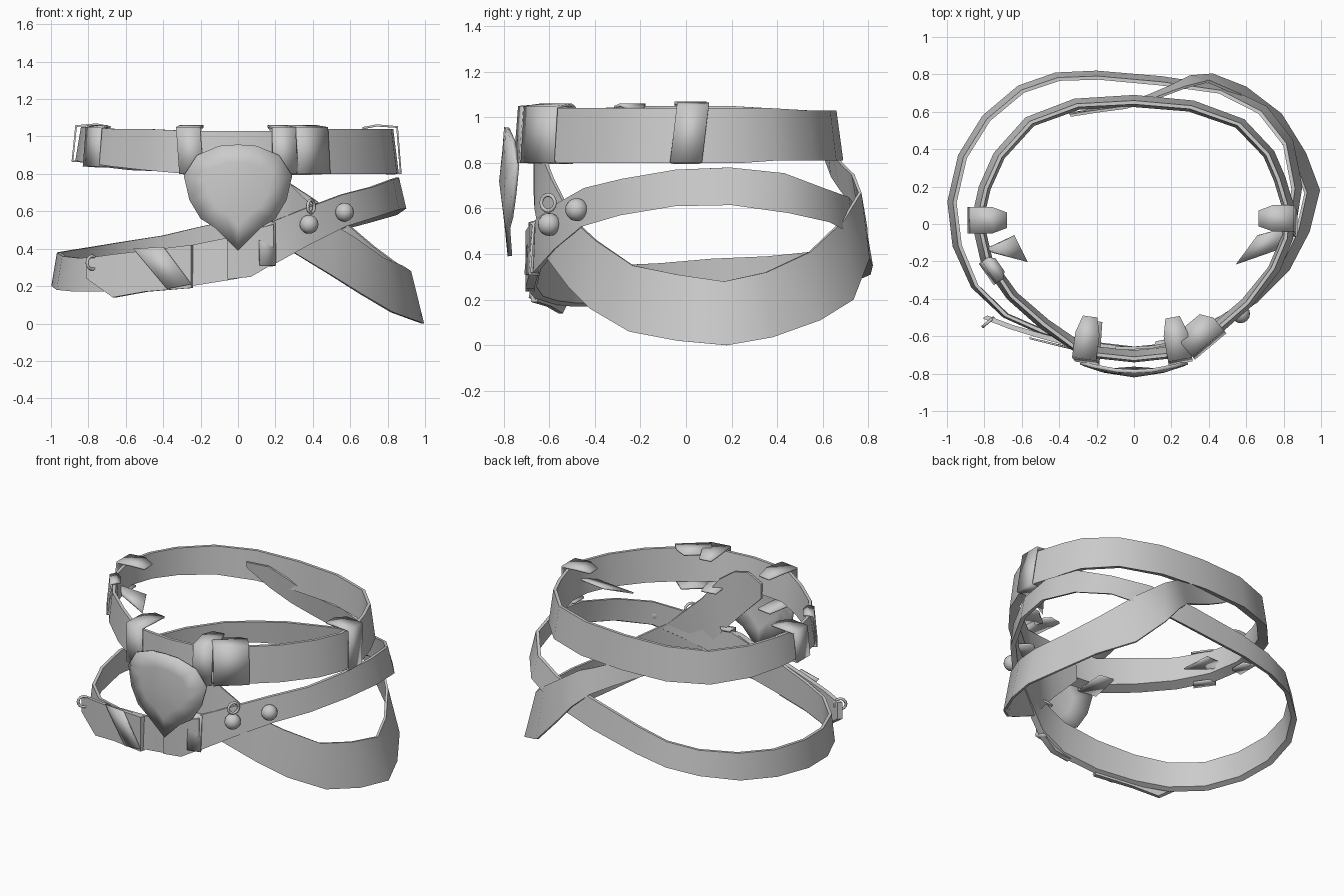
import bpy, bmesh, math
from mathutils import Vector

if "Cube" in bpy.data.objects:
    bpy.data.objects.remove(bpy.data.objects["Cube"])

leather = bpy.data.materials.new("grey_leather")
leather.diffuse_color = (0.6, 0.6, 0.6, 1)
leather.use_nodes = True
leather.node_tree.nodes["Principled BSDF"].inputs["Base Color"].default_value = leather.diffuse_color


def finish(name, bm, angle=40):
    bmesh.ops.recalc_face_normals(bm, faces=bm.faces)
    me = bpy.data.meshes.new(name)
    bm.to_mesh(me)
    bm.free()
    ob = bpy.data.objects.new(name, me)
    bpy.context.collection.objects.link(ob)
    me.materials.append(leather)
    bpy.ops.object.select_all(action='DESELECT')
    ob.select_set(True)
    bpy.context.view_layer.objects.active = ob
    bpy.ops.object.shade_smooth_by_angle(angle=math.radians(angle))
    return ob


def strap(name, rows, closed=True, thick=0.025, low=None, lift=0.0):
    """Band from stations (x, y, bottom z, top z, inward lean of the top edge)."""
    low = thick if low is None else low
    bm = bmesh.new()
    rings = []
    for x, y, zb, zt, lean in rows:
        d = -Vector((x, y, 0)).normalized()
        lo, hi = Vector((x, y, zb)), Vector((x, y, zt)) + d * lean
        inner = lo + d * low + Vector((0, 0, lift))
        rings.append([bm.verts.new(p) for p in (lo, hi, hi + d * thick, inner)])
    n = len(rings)
    for i in range(n if closed else n - 1):
        a, b = rings[i], rings[(i + 1) % n]
        for j in range(4):
            k = (j + 1) % 4
            bm.faces.new((a[j], a[k], b[k], b[j]))
    if not closed:
        bm.faces.new(rings[0])
        bm.faces.new(rings[-1])
    return finish(name, bm)


def keeper(name, x, y, facing, width, zb, zt, top_in, low_in, slant=0.0, lean=0.02):
    """Folded leather loop: lower flap, outer face and upper flap."""
    a = math.radians(facing)
    out, side = Vector((math.cos(a), math.sin(a), 0)), Vector((-math.sin(a), math.cos(a), 0))
    base, up = Vector((x, y, 0)), Vector((0, 0, 1))
    prof = [(-low_in, zb - 0.005, 0.75), (0, zb, 1), (-lean, zt, 1),
            (-lean - 0.6 * top_in, zt + 0.01, 1), (-lean - top_in, zt - 0.005, 0.6)]
    bm = bmesh.new()
    rows = []
    for o, z, w in prof:
        s = slant * (z - zb) / (zt - zb)
        rows.append([bm.verts.new(base + out * o + up * z + side * (s + t * w * width / 2))
                     for t in (-1, 1)])
    for p, q in zip(rows, rows[1:]):
        bm.faces.new((p[0], p[1], q[1], q[0]))
    ob = finish(name, bm, 20)
    m = ob.modifiers.new("thickness", 'SOLIDIFY')
    m.thickness = 0.012
    return ob


def ring(name, loc, radius, tube, rot):
    bpy.ops.mesh.primitive_torus_add(major_radius=radius, minor_radius=tube, major_segments=14,
                                     minor_segments=6, location=loc, rotation=rot)
    ob = bpy.context.object
    ob.name = name
    ob.data.materials.append(leather)
    bpy.ops.object.shade_smooth()


# upper waist belt
strap("waist_belt", [
    (0, -.74, .80, 1.03, .01), (.28, -.71, .80, 1.03, .01), (.47, -.58, .80, 1.04, .02),
    (.63, -.44, .80, 1.04, .02), (.78, -.25, .80, 1.04, .03), (.85, -.08, .80, 1.04, .03),
    (.86, .08, .80, 1.04, .03), (.81, .25, .80, 1.04, .03), (.75, .39, .81, 1.04, .03),
    (.59, .56, .81, 1.03, .03), (.32, .66, .81, 1.03, .03), (0, .69, .81, 1.03, .03),
    (-.32, .67, .81, 1.03, .03), (-.58, .57, .82, 1.03, .03), (-.75, .38, .84, 1.04, .03),
    (-.83, .2, .86, 1.05, .03), (-.87, .02, .87, 1.05, .03), (-.82, -.2, .86, 1.05, .03),
    (-.68, -.4, .84, 1.04, .02), (-.5, -.56, .82, 1.04, .02), (-.28, -.71, .80, 1.03, .01)],
    thick=.02, low=.065, lift=.025)

# tilted hip belt
strap("hip_belt", [
    (0, -.69, .24, .47, .01), (.2, -.67, .32, .55, .01), (.38, -.58, .42, .62, .01),
    (.58, -.46, .52, .69, .02), (.74, -.29, .57, .73, .02), (.86, -.05, .61, .77, .03),
    (.90, .2, .615, .78, .04), (.85, .45, .58, .755, .04), (.71, .63, .54, .69, .04),
    (.48, .74, .48, .65, .03), (.15, .79, .41, .59, .03), (-.2, .82, .35, .52, .03),
    (-.42, .81, .31, .47, .03), (-.62, .74, .28, .44, .03), (-.81, .58, .24, .41, .03),
    (-.94, .37, .22, .39, .03), (-.998, .12, .20, .38, .03), (-.97, -.12, .18, .36, .03),
    (-.87, -.34, .17, .35, .02), (-.70, -.50, .17, .36, .01), (-.5, -.59, .18, .38, .01),
    (-.25, -.66, .20, .42, .01)], thick=.02, low=.035, lift=.015)

# diagonal strap: hangs inside the waist belt, passes over the hip belt and round to the front
strap("diagonal_strap", [
    (-.35, .595, .92, .96, .01), (-.2, .62, .82, .96, .01), (-.05, .65, .74, .90, .02),
    (.07, .69, .68, .83, .03), (.2, .745, .61, .78, .04), (.30, .795, .52, .75, .06),
    (.42, .805, .38, .67, .04), (.60, .735, .20, .55, .05), (.79, .59, .11, .41, .07),
    (.92, .38, .035, .32, .07), (.995, .18, .0, .28, .07), (.94, -.04, .02, .31, .06),
    (.83, -.25, .06, .35, .05), (.66, -.42, .16, .46, .04), (.5, -.52, .26, .55, .03),
    (.3, -.61, .38, .73, .02), (.2, -.645, .49, .86, .0), (.1, -.665, .60, .93, .0),
    (0, -.67, .70, .95, .0), (-.1, -.67, .80, .90, .0)], closed=False, thick=.015)

# domed shield at the front
outline = [(-.1, .95), (0, .957), (.1, .95), (.22, .90), (.29, .79), (.26, .66), (.20, .56), (.12, .51),
           (0, .39), (-.12, .51), (-.20, .56), (-.26, .66), (-.29, .79), (-.22, .90)]
bm = bmesh.new()
loops = []
for s in (1, .6):
    loops.append([bm.verts.new((x * s, -.815 + .75 * (x * s) ** 2 + .3 * (z - .72) ** 2 * s,
                                .72 + (z - .72) * s)) for x, z in outline])
hub = bm.verts.new((0, -.82, .72))
n = len(outline)
for i in range(n):
    j = (i + 1) % n
    bm.faces.new((loops[0][i], loops[0][j], loops[1][j], loops[1][i]))
    bm.faces.new((loops[1][i], loops[1][j], hub))
shield = finish("front_shield", bm)
mod = shield.modifiers.new("thickness", 'SOLIDIFY')
mod.thickness = .02

# loops on the waist belt
keeper("front_left_loop", -.25, -.745, -98, .13, .80, 1.05, .23, .23, -.02)
keeper("front_right_loop", .25, -.745, -80, .13, .80, 1.05, .23, .2)
keeper("front_right_wide_loop", .41, -.655, -50, .22, .80, 1.05, .15, .14)
keeper("right_side_loop", .875, .0, 0, .14, .80, 1.055, .19, .08, .03)
keeper("left_side_loop", -.89, .02, 180, .14, .865, 1.06, .19, .08)
keeper("left_rear_loop", -.79, -.27, 215, .14, .84, 1.05, .07, .07)


# loose tongues inside the waist belt
def tongue(name, pts):
    bm = bmesh.new()
    bm.faces.new([bm.verts.new(p) for p in pts])
    finish(name, bm).modifiers.new("thickness", 'SOLIDIFY').thickness = .01


tongue("right_tongue", [(.81, -.02, .93), (.66, -.06, .89), (.545, -.215, .83), (.76, -.14, .89)])
tongue("left_tongue", [(-.79, -.13, .95), (-.64, -.06, .9), (-.57, -.2, .85), (-.76, -.15, .90)])

# overlapping strap end and wraps on the hip belt
strap("strap_end", [(-.81, -.505, .24, .35, 0), (-.67, -.56, .14, .37, 0), (-.5, -.612, .17, .39, 0),
                    (-.25, -.68, .19, .42, 0)], closed=False, thick=.03)
tongue("slanted_wrap", [(-.56, -.615, .40), (-.40, -.655, .41), (-.25, -.69, .21), (-.38, -.66, .185)])
strap("centre_wrap", [(-.06, -.705, .235, .45, 0), (.07, -.705, .25, .50, 0),
                      (.19, -.685, .32, .53, 0)], closed=False, thick=.04)
keeper("hip_wrap", .16, -.70, -78, .09, .31, .54, .06, .05)

# studs and rings
for i, loc in enumerate([(.38, -.60, .53), (.57, -.48, .595)]):
    bpy.ops.mesh.primitive_uv_sphere_add(segments=16, ring_count=10, radius=.05, location=loc)
    ob = bpy.context.object
    ob.name = "stud_%d" % (i + 1)
    ob.data.materials.append(leather)
    bpy.ops.object.shade_smooth()
ring("right_ring", (.39, -.605, .625), .035, .009, (math.pi / 2, 0, math.radians(60)))
ring("left_ring", (-.78, -.525, .325), .035, .009, (math.pi / 2, 0, math.radians(40)))
